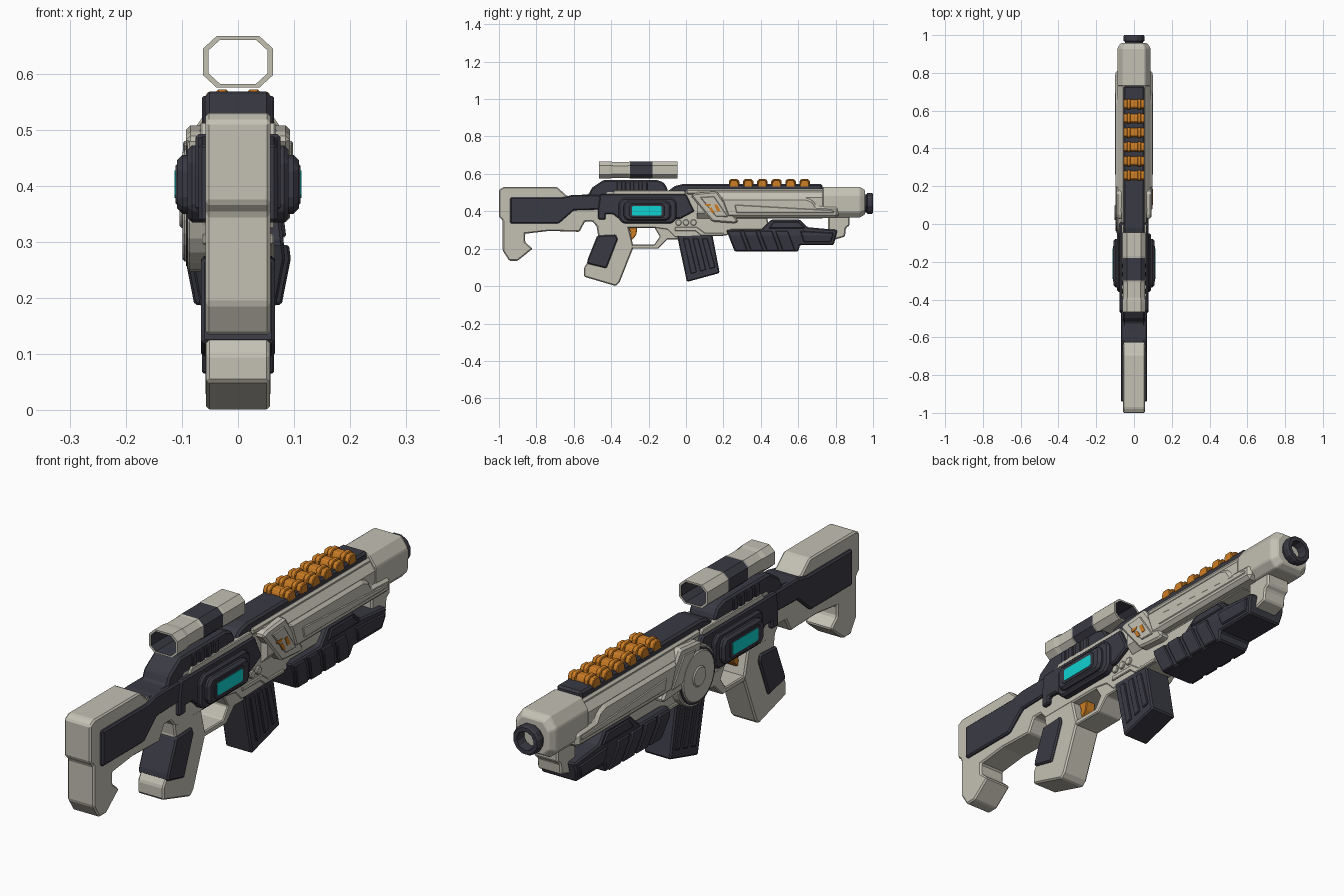
import bpy, bmesh, math

def material(name, rgb):
    m = bpy.data.materials.new(name)
    m.diffuse_color = (*rgb, 1)
    return m

BEIGE = material("warm_grey", (0.55, 0.53, 0.455))
DARK = material("dark_slate", (0.042, 0.042, 0.058))
ORANGE = material("orange", (0.62, 0.21, 0.018))
CYAN = material("cyan", (0.005, 0.64, 0.64))

def finish(name, bm, mats, bevel=0.0):
    bmesh.ops.recalc_face_normals(bm, faces=bm.faces)
    me = bpy.data.meshes.new(name)
    bm.to_mesh(me)
    bm.free()
    for m in mats:
        me.materials.append(m)
    ob = bpy.data.objects.new(name, me)
    bpy.context.collection.objects.link(ob)
    if bevel:
        mod = ob.modifiers.new("edge_bevel", 'BEVEL')
        mod.width, mod.segments, mod.limit_method = bevel, 1, 'ANGLE'
        mod.angle_limit = math.radians(25)
    return ob

def extrude(bm, pts, x0, x1):
    """Side profile (y, z) extruded from x0 to x1."""
    a = [bm.verts.new((x0, y, z)) for y, z in pts]
    b = [bm.verts.new((x1, y, z)) for y, z in pts]
    bm.faces.new(a)
    bm.faces.new(b[::-1])
    n = len(pts)
    for i in range(n):
        bm.faces.new((a[i], b[i], b[(i + 1) % n], a[(i + 1) % n]))

def slab(name, pts, w, mat, bevel=0.006):
    bm = bmesh.new()
    extrude(bm, pts, -w, w)
    return finish(name, bm, [mat], bevel)

def plates(name, shapes, x0, x1, mat, bevel=0.003, sides=(1, -1)):
    """Side profiles as plates on one or both flanks."""
    bm = bmesh.new()
    for pts in shapes:
        for s in sides:
            extrude(bm, pts, s * x0, s * x1)
    return finish(name, bm, [mat], bevel)

def loft(name, half, zc, stations, mats, hollow=False, bevel=0.0, rule=None):
    """Right half of an (x, z) section, mirrored and lofted along (y, scale)."""
    sec = half + [(-x, z) for x, z in half[::-1]]
    bm = bmesh.new()
    rings = [[bm.verts.new((x * s, y, zc + z * s)) for x, z in sec] for y, s in stations]
    n = len(sec)
    pairs = list(zip(rings, rings[1:]))
    if hollow:
        pairs.append((rings[-1], rings[0]))
    else:
        bm.faces.new(rings[0])
        bm.faces.new(rings[-1][::-1])
    for a, b in pairs:
        for i in range(n):
            f = bm.faces.new((a[i], a[(i + 1) % n], b[(i + 1) % n], b[i]))
            if rule:
                f.material_index = rule(f.calc_center_median())
    return finish(name, bm, mats, bevel)

def octo(y0, y1, z0, z1, c):
    return [(y0 + c, z0), (y1 - c, z0), (y1, z0 + c), (y1, z1 - c),
            (y1 - c, z1), (y0 + c, z1), (y0, z1 - c), (y0, z0 + c)]

def ngon(cy, cz, r, n):
    return [(cy + r * math.cos(2 * math.pi * i / n), cz + r * math.sin(2 * math.pi * i / n))
            for i in range(n)]

# Stock and receiver frame
slab("stock_and_receiver", [
    (-1, .515), (-.975, .53), (-.69, .53), (-.636, .482), (-.45, .482), (-.42, .51),
    (.05, .51), (.4, .5), (.45, .30), (.24, .30), (.22, .27), (-.06, .26), (-.10, .30),
    (-.17, .31), (-.47, .31), (-.50, .345), (-.54, .345), (-.57, .29), (-.73, .295),
    (-.86, .28), (-.86, .235), (-.82, .20), (-.90, .135), (-.945, .135),
    (-.98, .19), (-.98, .35), (-1, .37)], .058, BEIGE)
slab("stock_panel", [(-.94, .475), (-.66, .475), (-.60, .488), (-.43, .488), (-.43, .41),
                     (-.60, .405), (-.68, .335), (-.94, .335)], .07, DARK)

# Grip, trigger guard and trigger
slab("grip", [(-.48, .33), (-.31, .33), (-.28, .21), (-.355, .02), (-.375, 0),
              (-.545, .05), (-.545, .10), (-.525, .13), (-.47, .27)], .057, BEIGE)
slab("grip_panel", [(-.475, .27), (-.375, .275), (-.365, .25), (-.425, .095),
                    (-.53, .12), (-.525, .145)], .066, DARK)
slab("trigger_guard", [(-.30, .222), (-.17, .222), (-.14, .265), (-.17, .315), (-.05, .315),
                       (-.04, .25), (-.10, .25), (-.15, .20), (-.31, .20)], .055, BEIGE, .004)
slab("trigger", [(-.31, .32), (-.26, .32), (-.265, .275), (-.285, .25), (-.315, .25),
                 (-.295, .28)], .022, ORANGE, .003)

# Magazine with raised ribs
slab("magazine", [(-.05, .28), (.14, .28), (.18, .07), (.005, .022)], .058, DARK)
ribs = []
for k in range(3):
    y = -.015 + k * .05
    ribs.append([(y, .255), (y + .03, .255), (y + .072, .075 + .013 * k), (y + .042, .065 + .013 * k)])
plates("magazine_ribs", ribs, .05, .064, DARK)

# Dark upper receiver and scope mount
slab("receiver_side_panel", [(-.46, .492), (.0, .492), (.045, .40), (-.03, .36), (-.36, .36),
                             (-.39, .385), (-.43, .385), (-.43, .355), (-.47, .355),
                             (-.47, .42)], .076, DARK)
slab("scope_mount", [(-.64, .47), (-.63, .485), (-.52, .49), (-.505, .525), (-.44, .568),
                     (-.16, .568), (-.12, .555), (-.10, .525), (-.10, .47)], .058, DARK, .014)
plates("mount_teeth", [octo(y, y + .028, .50, .56, .006) for y in (-.37, -.325, -.28, -.235)],
       .045, .064, DARK)
plates("receiver_shoulder", [[(-.40, .485), (-.02, .485), (0, .495), (-.01, .512), (-.38, .512)]],
       .04, .067, BEIGE)

# Side housing with screen
slab("housing_base", octo(-.36, -.05, .335, .472, .025), .09, DARK, .008)
slab("housing_front", octo(-.335, -.08, .35, .455, .02), .109, DARK, .01)
plates("screen_frame", [octo(-.305, -.115, .367, .438, .012)], .105, .111, DARK, .002)
plates("screen", [octo(-.29, -.13, .378, .427, .006)], .107, .113, CYAN, 0)

# Scope: open eight-sided tube with a dark middle
loft("scope", [(.038, -.046), (.062, -.024), (.062, .024), (.038, .046)], .621,
     [(-.465, 1), (-.41, 1), (-.39, .93), (-.31, .93), (-.30, .97), (-.18, .97), (-.17, 1),
      (-.045, 1), (-.045, .85), (-.465, .85)], [BEIGE, DARK], hollow=True,
     rule=lambda c: int(-.306 < c.y < -.174 and abs(c.y + .24) < .03
                        and max(abs(c.x) / .062, abs(c.z - .621) / .046) > .6))

# Barrel shroud, cladding and muzzle
shroud = [(.06, -.085), (.088, -.055), (.088, .03), (.058, .072)]
loft("barrel_shroud", shroud, .445, [(.06, .98), (.73, .98)], [BEIGE])
loft("shroud_nose", [(.06, -.08), (.088, -.05), (.088, .04), (.058, .083)], .447,
     [(.73, 1), (.93, 1), (.957, .8)], [BEIGE], bevel=.004)
slab("shroud_cladding", [(.18, .475), (.64, .475), (.68, .46), (.70, .43), (.815, .425),
                         (.815, .365), (.22, .365)], .098, BEIGE, .014)
plates("cladding_strip", [[(.26, .435), (.79, .405), (.79, .39), (.27, .39)]],
       .09, .101, BEIGE)
slab("shroud_top_step", [(.0, .49), (.0, .518), (.74, .518), (.74, .49)], .065, BEIGE, .008)
circle = [(math.sin(math.radians(a)), -math.cos(math.radians(a))) for a in range(15, 180, 30)]
loft("muzzle", circle, .442,
     [(.92, .05), (.965, .05), (.97, .058), (.993, .058), (1, .053), (1, .037), (.92, .034)],
     [DARK], hollow=True)
loft("muzzle_bore", circle, .442, [(.925, .036), (.935, .036)], [DARK])
slab("front_lug", [(.76, .39), (.875, .39), (.875, .325), (.855, .31), (.85, .265),
                   (.80, .25), (.76, .25)], .052, BEIGE)

# Top rail with orange cooling fins
slab("top_rail", [(-.12, .49), (-.06, .535), (-.02, .545), (.73, .545), (.73, .49)],
     .055, DARK, .008)
bm = bmesh.new()
for k in range(6):
    y = .257 + k * .0755
    extrude(bm, [(y - .024, .53), (y + .024, .53), (y + .024, .55), (y + .016, .567),
                 (y - .016, .567), (y - .024, .55)], -.056, .056)
    for s in (1, -1):
        extrude(bm, octo(y - .028, y + .028, .525, .572, .01), s * .018, s * .038)
finish("cooling_fins", bm, [ORANGE], .003)

# Slanted receiver plate with markings
slab("slanted_plate", [(.025, .485), (.05, .497), (.165, .508), (.28, .345), (.26, .335),
                       (.14, .345)], .093, BEIGE, .008)
plates("plate_inset", [[(.075, .475), (.15, .48), (.225, .37), (.16, .372)]], .09, .098, BEIGE)
plates("plate_marks", [[(.10, .44), (.135, .44), (.13, .428), (.105, .428)],
                       [(.12, .42), (.137, .42), (.155, .392), (.138, .392)],
                       [(.15, .435), (.167, .435), (.185, .40), (.165, .40)]],
       .095, .100, ORANGE, 0, sides=(1,))
plates("receiver_studs", [ngon(y, .34, .018, 6) for y in (-.04, .0, .04)], .05, .066, BEIGE)
plates("receiver_ledge", [[(-.06, .315), (.06, .315), (.10, .285), (.20, .285), (.20, .27),
                           (.08, .27), (.05, .295), (-.06, .295)]], .05, .064, BEIGE)

# Round cover on the left flank
for name, r, x in (("cover_rim", .118, .09), ("cover_face", .10, .099), ("cover_hub", .04, .104)):
    plates(name, [ngon(.06, .365, r, 24)], .05, x, BEIGE, .004, sides=(-1,))
plates("cover_ring", [ngon(.06, .365, .108, 24)], .05, .093, DARK, 0, sides=(-1,))

# Lower handguard, narrowing towards the bottom
def taper(ob):
    bm = bmesh.new()
    bm.from_mesh(ob.data)
    bmesh.ops.bisect_plane(bm, geom=bm.verts[:] + bm.edges[:] + bm.faces[:],
                           plane_co=(0, 0, .27), plane_no=(0, 0, 1))
    for v in bm.verts:
        v.co.x *= 1 - abs(v.co.z - .27) * (2.1 if v.co.z < .27 else 1.4)
    bm.to_mesh(ob.data)
    bm.free()

taper(slab("lower_handguard", [(.215, .30), (.40, .30), (.455, .355), (.61, .355), (.65, .315),
                               (.81, .30), (.79, .22), (.61, .22), (.60, .185), (.26, .185)],
           .085, DARK))
taper(plates("handguard_ribs", [[(y, .295), (y + .068, .295), (y + .108, .188), (y + .04, .188)]
                                for y in (.222, .307, .392, .477)], .06, .094, DARK, .004))
taper(plates("handguard_upper_ribs", [[(.47, .345), (.60, .345), (.64, .308), (.44, .308)],
                                      [(.61, .295), (.79, .285), (.775, .235), (.63, .235)]],
             .06, .091, DARK, .004))
